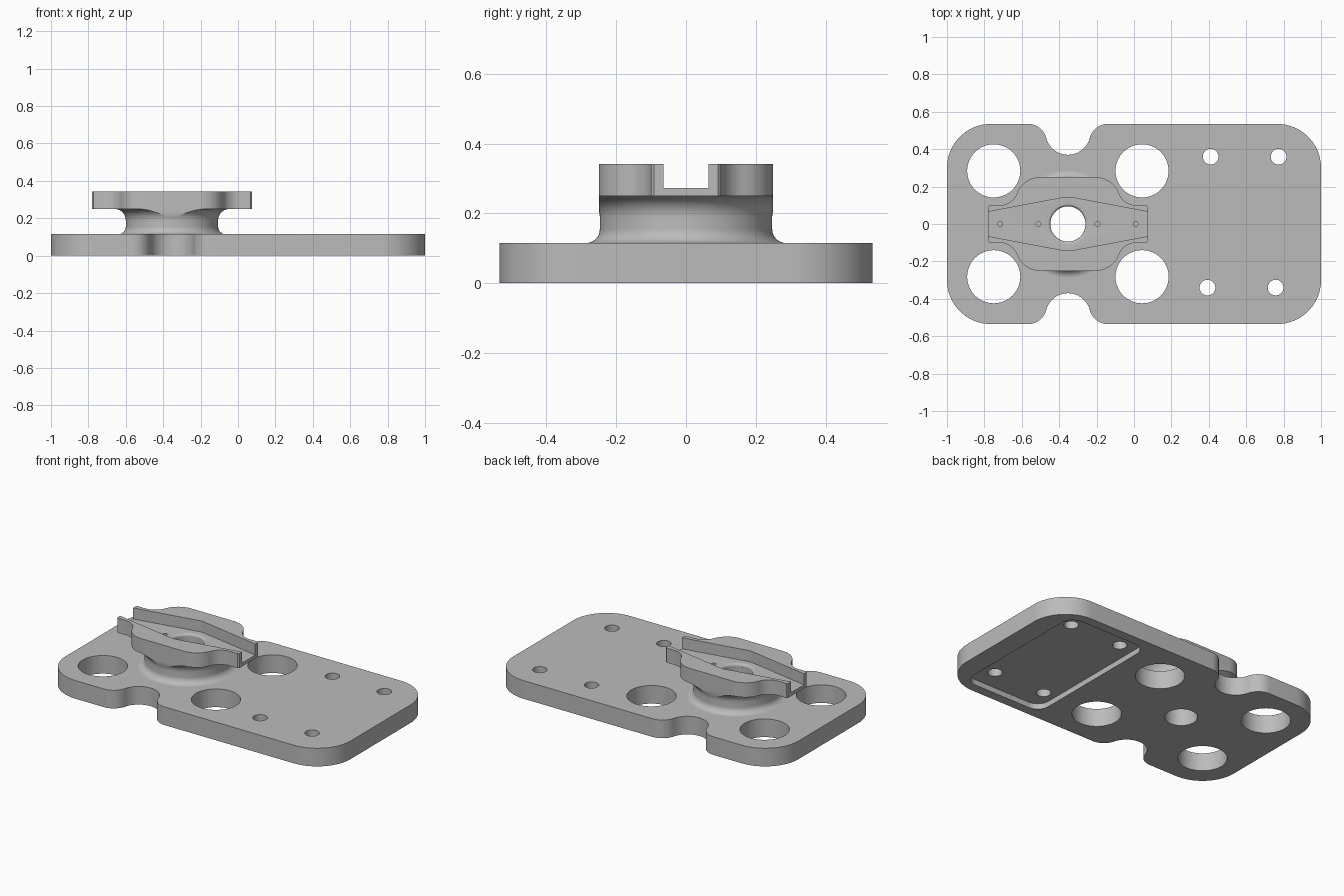
import bpy, bmesh
from math import sin, cos, pi, radians, atan2, asin, hypot
from mathutils import Matrix, Vector

if "Cube" in bpy.data.objects:
    bpy.data.objects.remove(bpy.data.objects["Cube"])

AXIS_X = -0.353          # axis of the neck, head and edge notches
PLATE_TOP, HEAD_BASE, FLOOR, HEAD_TOP = 0.115, 0.25, 0.272, 0.342

metal = bpy.data.materials.new("plain grey metal")
metal.use_nodes = True
grey = (0.5, 0.5, 0.5, 1)
metal.diffuse_color = grey
metal.node_tree.nodes["Principled BSDF"].inputs["Base Color"].default_value = grey


def make_object(name, bm):
    bmesh.ops.remove_doubles(bm, verts=bm.verts, dist=1e-5)
    bmesh.ops.recalc_face_normals(bm, faces=bm.faces)
    mesh = bpy.data.meshes.new(name)
    bm.to_mesh(mesh)
    bm.free()
    mesh.materials.append(metal)
    obj = bpy.data.objects.new(name, mesh)
    bpy.context.collection.objects.link(obj)
    return obj


def prism(name, points, z0, z1):
    """Extrude a closed outline from z0 to z1."""
    bm = bmesh.new()
    face = bm.faces.new([bm.verts.new((x, y, z0)) for x, y in points])
    top = bmesh.ops.extrude_face_region(bm, geom=[face])["geom"]
    moved = [v for v in top if isinstance(v, bmesh.types.BMVert)]
    bmesh.ops.translate(bm, verts=moved, vec=(0, 0, z1 - z0))
    return make_object(name, bm)


def lathe(name, profile, steps=96):
    """Solid of revolution about the neck axis; profile is (radius, z)."""
    bm = bmesh.new()
    rings = [[bm.verts.new((AXIS_X + r * cos(2 * pi * i / steps),
                            r * sin(2 * pi * i / steps), z)) for i in range(steps)]
             for r, z in profile]
    for low, high in zip(rings, rings[1:]):
        for i in range(steps):
            j = (i + 1) % steps
            bm.faces.new((low[i], low[j], high[j], high[i]))
    bm.faces.new(rings[0])
    bm.faces.new(rings[-1])
    return make_object(name, bm)


def cylinder(x, y, r, z0, z1, steps=64):
    return prism("cutter", arc(x, y, r, 0, 360 - 360 / steps, steps - 1), z0, z1)


def arc(cx, cy, r, a0, a1, n=12):
    return [(cx + r * cos(radians(a0 + (a1 - a0) * i / n)),
             cy + r * sin(radians(a0 + (a1 - a0) * i / n))) for i in range(n + 1)]


def combine(target, tools, operation="DIFFERENCE"):
    """Apply boolean tools to the target and delete them."""
    for tool in tools:
        mod = target.modifiers.new("boolean", "BOOLEAN")
        mod.operation, mod.solver, mod.object = operation, "EXACT", tool
        bpy.context.view_layer.update()
        graph = bpy.context.evaluated_depsgraph_get()
        mesh = bpy.data.meshes.new_from_object(target.evaluated_get(graph))
        target.modifiers.clear()
        target.data = mesh
        bpy.data.objects.remove(tool)


def four_way(quarter, cx):
    """Mirror a quarter outline (from +x axis up to +y axis) into a loop."""
    half = quarter + [(-x, y) for x, y in reversed(quarter)]
    return [(cx + x, y) for x, y in half + [(-x, -y) for x, y in half]]


def rounded_box(cx, hx, hy, r):
    return four_way(arc(hx - r, hy - r, r, 0, 90, 16), cx)


# Base plate: rounded outline with a filleted notch in each long edge
W, R = 0.535, 0.235
notch_r, lip_r = 0.12, 0.10
lip_x, lip_y, notch_y = 0.213, W - 0.10, 0.49
tilt = 180 / pi * atan2(notch_y - lip_y, lip_x)
upper = arc(1 - R, W - R, R, 0, 90, 20)
upper += arc(AXIS_X + lip_x, lip_y, lip_r, 90, 180 - tilt)
upper += arc(AXIS_X, notch_y, notch_r, -tilt, -180 + tilt, 32)
upper += arc(AXIS_X - lip_x, lip_y, lip_r, tilt, 90)
upper += arc(R - 1, W - R, R, 90, 180, 20)
plate = prism("base_plate", upper + [(x, -y) for x, y in reversed(upper)], 0, PLATE_TOP)

# Plate holes and the shallow pocket underneath
cutters = [cylinder(x, y, 0.142, -0.1, 0.2) for x in (-0.75, 0.043) for y in (-0.282, 0.284)]
cutters += [cylinder(x, y, 0.042, -0.1, 0.2, 40)
            for x, y in ((0.41, 0.36), (0.773, 0.36), (0.393, -0.34), (0.757, -0.34))]
cutters.append(cylinder(AXIS_X, 0, 0.094, -0.1, 0.2))
cutters.append(prism("cutter", rounded_box(0.59, 0.28, 0.475, 0.08), -0.1, 0.035))
combine(plate, cutters)

# Head outline: wide middle, curving in to narrow flat ends
quarter = [(0.428, 0.092), (0.42, 0.1)]
quarter += list(reversed(arc(0.366, 0.2, 0.1, 200, 270)))
quarter += arc(0.15, 0.12, 0.13, 20, 90)
outline = four_way(quarter, AXIS_X)

# Neck: filleted foot, and an upper flare trimmed to the head outline
neck_r, split = 0.247, 0.185
foot = [(neck_r + 0.04 + 0.04 * cos(radians(a)), PLATE_TOP + 0.04 + 0.04 * sin(radians(a)))
        for a in range(270, 179, -10)]
neck = lathe("neck", foot + [(neck_r, split)])
flare = [(neck_r + 0.06 - 0.06 * cos(radians(a)), HEAD_BASE - 0.06 + 0.06 * sin(radians(a)))
         for a in range(0, 91, 9)]
flare_part = lathe("neck_flare", [(neck_r, split)] + flare)
combine(flare_part, [prism("cutter", outline, 0.1, 0.3)], "INTERSECT")
combine(neck, [flare_part], "UNION")
combine(neck, [cylinder(AXIS_X, 0, 0.094, 0.05, 0.3)])

# Head: lengthwise channel that widens around the bore
head = prism("clamp_head", outline, HEAD_BASE, HEAD_TOP)
end_x, end_y, bulge = 0.45, 0.061, 0.143
reach = hypot(end_x, end_y)
start = 180 / pi * (atan2(end_y, end_x) + pi / 2 - asin(bulge / reach))
channel = four_way([(end_x, end_y)] + arc(0, 0, bulge, start, 89, 10), AXIS_X)
combine(head, [prism("cutter", channel, FLOOR, 0.4)])

# Bore with an eased rim, and four small pin holes in the channel floor
rim = [(0.094 + 0.014 * (1 - cos(radians(a))), FLOOR - 0.014 + 0.014 * sin(radians(a)))
       for a in range(0, 91, 15)]
combine(head, [lathe("cutter", [(0.094, 0.2)] + rim + [(0.108, 0.4)])])
combine(head, [cylinder(AXIS_X + x, 0, 0.013, FLOOR - 0.015, 0.3, 20)
               for x in (-0.362, -0.158, 0.158, 0.362)])

# Smooth the curved walls and keep the edges crisp
bpy.ops.object.select_all(action="DESELECT")
for part in (plate, neck, head):
    part.select_set(True)
bpy.context.view_layer.objects.active = plate
bpy.ops.object.shade_smooth_by_angle(angle=radians(30))
